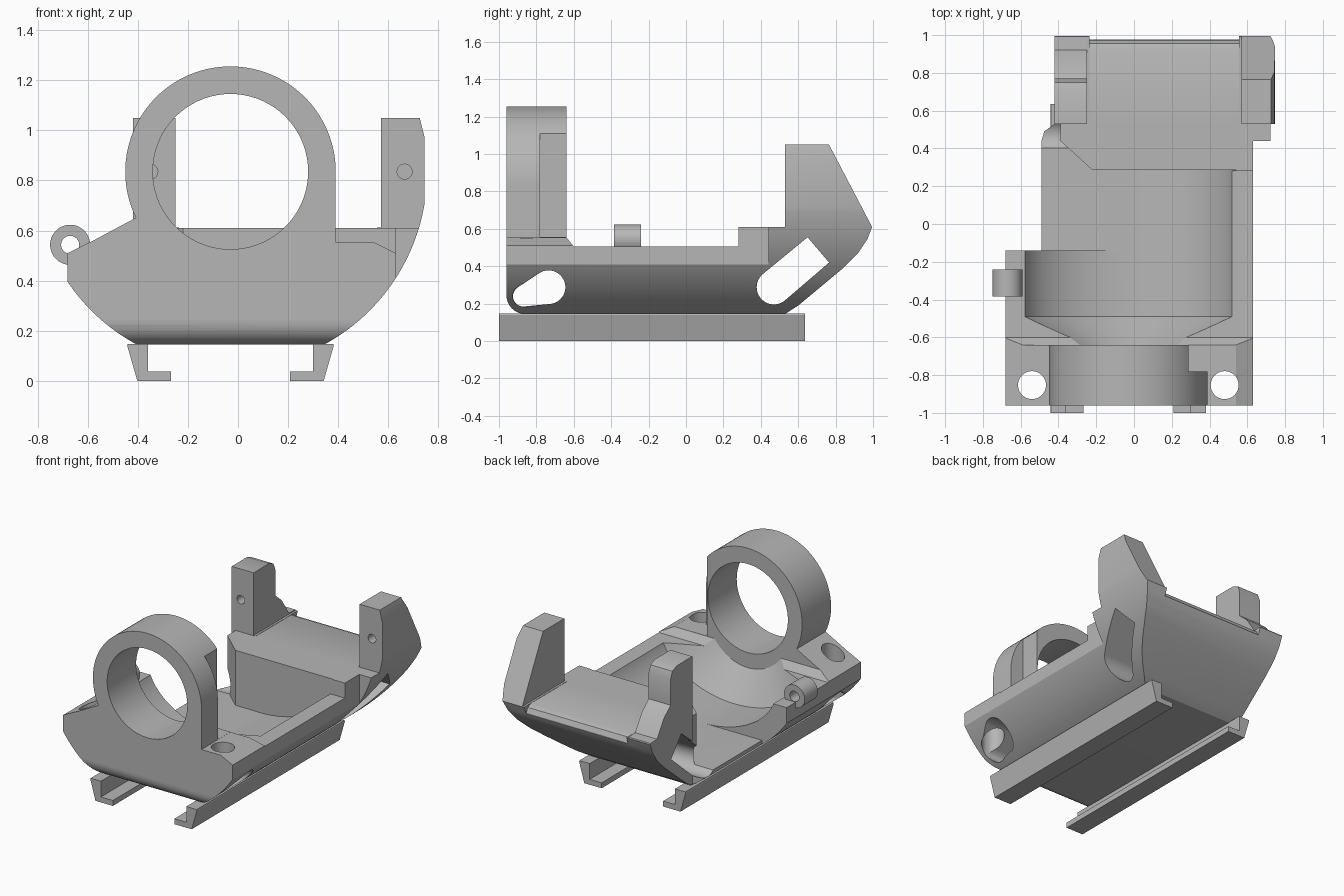
import bpy, bmesh
from math import sin, cos, radians, pi

if "Cube" in bpy.data.objects:
    bpy.data.objects.remove(bpy.data.objects["Cube"], do_unlink=True)

grey = bpy.data.materials.new("plain grey")
grey.use_nodes = True
COLOUR = (0.47, 0.47, 0.47, 1)
grey.diffuse_color = COLOUR
grey.node_tree.nodes["Principled BSDF"].inputs["Base Color"].default_value = COLOUR

CX, CZ = -0.03, 0.835      # shared axis of ring, bowl and hull


def arc(x, y, rx, start, end, n=32, ry=None):
    ry = ry or rx
    return [(x + rx * cos(radians(start + (end - start) * i / n)),
             y + ry * sin(radians(start + (end - start) * i / n))) for i in range(n + 1)]


def circle(x, y, r, n=40):
    return arc(x, y, r, 0, 360, n)[:-1]


def place(axis, p, t):
    return {"x": (t, p[0], p[1]), "y": (p[0], t, p[1]), "z": (p[0], p[1], t)}[axis]


def loft(name, axis, sections):
    """Solid through (position, profile) sections along an axis."""
    bm = bmesh.new()
    rings = [[bm.verts.new(place(axis, p, t)) for p in pts] for t, pts in sections]
    n = len(rings[0])
    for a, b in zip(rings, rings[1:]):
        for i in range(n):
            bm.faces.new((a[i], a[(i + 1) % n], b[(i + 1) % n], b[i]))
    bm.faces.new(rings[0])
    bm.faces.new(rings[-1])
    bmesh.ops.recalc_face_normals(bm, faces=bm.faces)
    me = bpy.data.meshes.new(name)
    bm.to_mesh(me)
    bm.free()
    me.materials.append(grey)
    ob = bpy.data.objects.new(name, me)
    bpy.context.scene.collection.objects.link(ob)
    return ob


def prism(name, axis, pts, a, b):
    return loft(name, axis, [(a, pts), (b, pts)])


def box(name, x0, x1, y0, y1, z0, z1):
    return prism(name, "z", [(x0, y0), (x1, y0), (x1, y1), (x0, y1)], z0, z1)


def combine(target, tool, operation="DIFFERENCE"):
    mod = target.modifiers.new("bool", "BOOLEAN")
    mod.operation, mod.object, mod.solver = operation, tool, "EXACT"
    dg = bpy.context.evaluated_depsgraph_get()
    dg.update()
    me = bpy.data.meshes.new_from_object(target.evaluated_get(dg))
    target.modifiers.clear()
    target.data = me
    bpy.data.objects.remove(tool, do_unlink=True)


# Hull: round-bottomed cross-section limited by a side outline
hull = (arc(CX, CZ, 0.785, 214.1, 241.5, 16)
        + arc(CX, CZ, 0.785, 298.5, 351, 32)
        + [(0.745, 0.97), (0.725, 1.05), (0.725, 1.1), (-0.68, 1.1)])
body = prism("body", "y", hull, -1.05, 1.05)
side = ([(-0.96, 0.555), (-0.96, 0.25)]
        + arc(-0.86, 0.245, 0.1, 180, 270, 8)
        + [(0.53, 0.145), (0.60, 0.19), (0.84, 0.39), (0.92, 0.47), (0.97, 0.545),
           (0.995, 0.61), (0.765, 1.05), (0.53, 1.05), (0.53, 0.61), (0.28, 0.61),
           (0.28, 0.505), (-0.60, 0.505), (-0.64, 0.555)])
combine(body, prism("side_limit", "x", side, -1, 1), "INTERSECT")

# Trim the flanks
combine(body, box("flank_cut", 0.63, 1, -1.1, 0.44, 0, 1.3))
combine(body, prism("left_plan_cut", "z", [
    (-1, -0.14), (-0.49, -0.14), (-0.49, 0.44), (-0.475, 0.49), (-0.42, 0.53),
    (-0.42, 1.1), (-1, 1.1)], -0.1, 1.3))
for s in (-1, 1):
    edge = -0.025 + s * 0.655
    combine(body, prism("shoulder_cut", "y", [
        (edge, 0.51), (edge - s * 0.09, 0.555), (edge - s * 0.09, 0.7),
        (edge + s * 0.1, 0.7), (edge + s * 0.1, 0.51)], -1.1, -0.58))

# Rear deck between the posts, and the stepped shape of one post
combine(body, prism("deck_cut", "x", [
    (0.5, 1.2), (0.5, 0.61), (0.92, 0.61), (0.955, 0.595), (0.972, 0.56),
    (1.1, 0.54), (1.1, 1.2)], -0.235, 0.555))
combine(body, box("post_gap", -0.25, 0.57, 0.5, 1.1, 0.612, 1.3))
combine(body, prism("post_step", "x", [
    (0.70, 1.2), (0.70, 1.05), (0.75, 1.03), (0.77, 0.98), (0.77, 0.80), (0.84, 0.74),
    (0.92, 0.62), (1.1, 0.612), (1.1, 1.2)], -1, -0.245))

# Bowl with a conical front end
def bowl(rx, rz, z):
    return arc(CX, z, rx, 180, 360, 40, rz) + [(CX + rx, 1.3), (CX - rx, 1.3)]


combine(body, loft("bowl_cut", "y", [(0.285, bowl(0.57, 0.385, 0.61)),
                                     (-0.49, bowl(0.57, 0.385, 0.61)),
                                     (-0.64, bowl(0.32, 0.33, 0.75))]))
combine(body, prism("open_side_cut", "z", [
    (-1, -0.14), (-0.02, -0.14), (-0.02, 0.285), (-0.22, 0.285), (-0.39, 0.44),
    (-0.39, 0.53), (-1, 0.53)], 0.226, 1.3))

# Front ring with a sloped gusset
ring = arc(CX, CZ, 0.42, 0, 206, 64) + [(-0.60, 0.548), (-0.60, 0.5), (0.39, 0.5)]
combine(body, prism("ring", "y", ring, -0.96, -0.64), "UNION")
combine(body, prism("ring_hole", "y", circle(CX, CZ, 0.31, 72), -1.1, -0.6))
combine(body, box("ring_notch", 0.285, 0.6, -0.78, -0.62, 0.556, 1.11))

# Screw holes, post holes and side slots
for x in (-0.54, 0.48):
    combine(body, prism("screw_hole", "z", circle(x, -0.853, 0.074), -0.1, 0.9))
for x in (-0.35, 0.665):
    combine(body, prism("post_hole", "y", circle(x, CZ, 0.03, 24), 0.4, 0.63))
front_slot = arc(-0.87, 0.24, 0.055, 125, 278, 16) + arc(-0.735, 0.288, 0.09, 278, 485, 24)
combine(body, prism("front_slot", "x", front_slot, -1, 1))
rear_slot = arc(0.47, 0.288, 0.092, 128, 308, 24) + [(0.765, 0.42), (0.65, 0.555)]
combine(body, prism("rear_slot", "x", rear_slot, -1, 1))

# Side eyelet
eyelet = prism("eyelet", "y", circle(-0.67, 0.543, 0.08), -0.385, -0.24)
combine(eyelet, prism("eyelet_hole", "y", circle(-0.67, 0.543, 0.036, 24), -0.5, -0.1))

# Mounting rails with inward feet
rails = []
for s, name in ((-1, "right_rail"), (1, "left_rail")):
    pts = [(0.412, 0.14), (0.372, 0), (0.238, 0), (0.238, 0.038), (0.33, 0.038),
           (0.33, 0.148), (0.41, 0.148)]
    rails.append(prism(name, "y", [(CX + s * x, z) for x, z in pts], -1, 0.635))

# Smooth the curves, keep edges sharp
for ob in [body, eyelet] + rails:
    bpy.ops.object.select_all(action="DESELECT")
    ob.select_set(True)
    bpy.context.view_layer.objects.active = ob
    bpy.ops.object.shade_smooth_by_angle(angle=radians(25))
